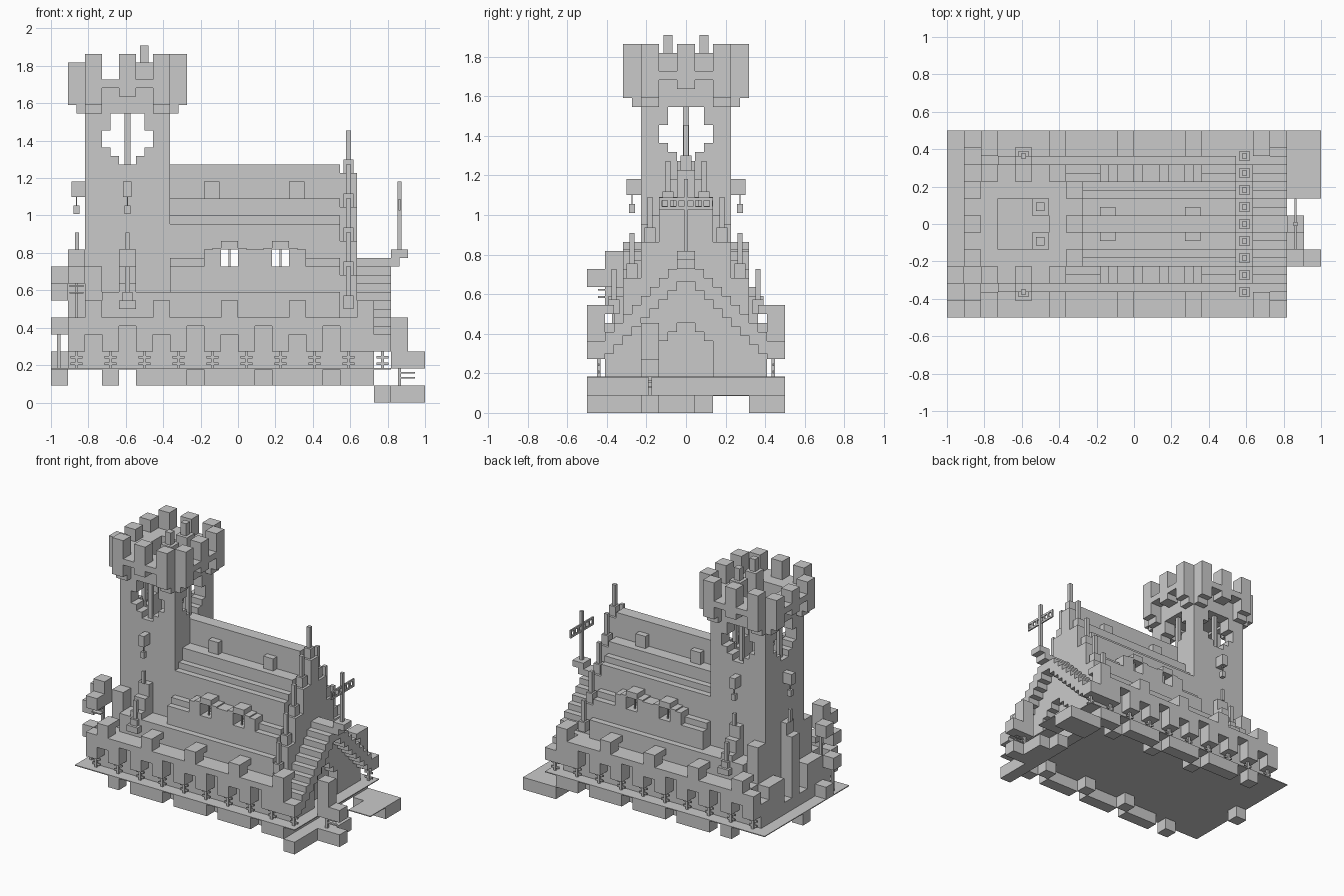
import bpy, bmesh
from mathutils import Vector

if "Cube" in bpy.data.objects:
    bpy.data.objects.remove(bpy.data.objects["Cube"])

stone = bpy.data.materials.new("grey_stone")
stone.use_nodes = True
GREY = (0.59, 0.59, 0.59, 1)
stone.diffuse_color = GREY
stone.node_tree.nodes["Principled BSDF"].inputs["Base Color"].default_value = GREY

U = 1 / 11            # one building block
MID = 5.5             # centre line across the church, in blocks
TX = 4.5              # tower centre along the church, in blocks


class Part:
    """Collects axis-aligned boxes given in block units."""

    def __init__(self, name):
        self.name, self.bm = name, bmesh.new()

    def box(self, x0, x1, y0, y1, z0, z1):
        made = bmesh.ops.create_cube(self.bm, size=1)["verts"]
        lo, hi = Vector((x0, y0, z0)), Vector((x1, y1, z1))
        for v in made:
            p = [(lo[a] + hi[a]) / 2 + v.co[a] * (hi[a] - lo[a]) for a in range(3)]
            v.co = Vector((p[0] * U - 1, (p[1] - MID) * U, p[2] * U))

    def block(self, i, j, k):
        self.box(i, i + 1, j, j + 1, k, k + 1)

    def pair(self, x0, x1, w0, w1, z0, z1):
        # same box on both sides of the centre line
        self.box(x0, x1, MID - w1, MID - w0, z0, z1)
        self.box(x0, x1, MID + w0, MID + w1, z0, z1)

    def side(self, turn, a0, a1, d0, d1, z0, z1):
        # box on a tower side: a along the face, d outward from the tower axis
        if turn == 0:
            self.box(TX + a0, TX + a1, MID - d1, MID - d0, z0, z1)
        elif turn == 1:
            self.box(TX + a0, TX + a1, MID + d0, MID + d1, z0, z1)
        elif turn == 2:
            self.box(TX - d1, TX - d0, MID + a0, MID + a1, z0, z1)
        else:
            self.box(TX + d0, TX + d1, MID + a0, MID + a1, z0, z1)

    def post(self, x, y, z0, z1, r=0.16):
        self.box(x - r, x + r, y - r, y + r, z0, z1)

    def finish(self):
        me = bpy.data.meshes.new(self.name)
        self.bm.to_mesh(me)
        self.bm.free()
        me.materials.append(stone)
        bpy.context.collection.objects.link(bpy.data.objects.new(self.name, me))


# Ground sheet with a broken rim of blocks below
g = Part("ground")
g.box(0, 20, 0, 11, 1.95, 2.02)
for j, inner in ((0, 1), (10, 9)):
    for i in range(5, 19):
        g.block(i, inner if i in (8, 12, 16) else j, 1)
    g.block(3, j, 1)
    g.block(19, j, 0)
g.block(0, 5, 1)
g.box(18, 19, 1, 10, 1, 2)
g.box(20, 22, 7, 11, 0.93, 1)
g.box(19, 20, 0, 7, 0, 1)
g.box(20, 21, 3, 6, 0, 1)
g.block(21, 3, 0)
g.box(19, 22, 9, 11, 0, 1)
g.finish()

# Tower shaft: four walls, each with a stepped round window
t = Part("tower")
HALF = (0.5, 1, 1.5, 1.5, 1, 1)
for s in range(4):
    w = 2.5 if s < 2 else 1.5
    t.side(s, -w, w, 1.5, 2.5, 2, 14)
    t.side(s, -w, w, 1.5, 2.5, 17, 19)
    for r, h in enumerate(HALF):
        z = 14 + r / 2
        t.side(s, -w, -h, 1.5, 2.5, z, z + 0.5)
        if w > h:
            t.side(s, h, w, 1.5, 2.5, z, z + 0.5)
    t.side(s, -0.17, 0.17, 1.85, 2.15, 14, 17)
t.box(3, 6, 4, 7, 17.2, 17.6)
t.finish()

# Battlements: projecting merlons, the outer ones on stepped corbels
c = Part("battlements")
for s in range(4):
    top = 20 if s == 2 else 20.5
    for a in (-2.5, 1.5):
        c.side(s, a, a + 1, 2.5, 3.5, 17.5, top)
        c.side(s, a, a + 1, 2.5, 3, 17, 17.5)
    c.side(s, -0.5, 0.5, 2.5, 3.5, 18, top)
    c.side(s, -1.5, 1.5, 2.5, 3.5, 18.5, 19)
for y in (4.5, 6.5):
    c.box(5, 6, y - 0.5, y + 0.5, 17.6, 20)
    c.post(5.5, y, 20, 21, 0.25)
c.finish()

# Brackets with hanging lanterns, and stepped buttresses on three sides
lan, but = Part("lanterns"), Part("tower_buttresses")
for s in range(3):
    lan.side(s, -0.25, 0.25, 2.5, 3.3, 12.1, 13)
    lan.side(s, -0.04, 0.04, 2.96, 3.04, 11.6, 12.1)
    lan.side(s, -0.17, 0.17, 2.83, 3.17, 11.1, 11.6)
    but.side(s, -0.5, 0.5, 2.5, 3.5, 2, 8)
    but.side(s, -0.5, 0.5, 2.5, 3, 8, 9)
    but.side(s, -0.12, 0.12, 2.85, 3.1, 9, 10)
    if s < 2:
        but.side(s, -0.5, 0.5, 3.5, 4.5, 5.5, 6)
        but.side(s, -0.5, 0.5, 3.5, 4, 6, 7)
        but.side(s, -0.3, 0.3, 3.7, 4.3, 6, 6.5)
        but.side(s, -0.15, 0.15, 3.85, 4.15, 6.5, 8)
but.pair(1, 2, 1.5, 3.5, 2, 5)
but.pair(2, 3, 2.5, 3.5, 2, 8)
but.pair(1, 2, 3.5, 4.5, 2, 4)
but.pair(1, 2, 0.5, 1.5, 2, 3)
lan.finish()
but.finish()

# Nave roof: stepped shell, open behind the two dormers
roof = Part("nave_roof")
STEPS = [(0, 0.5, 14, 12), (0.5, 1.5, 12, 11), (1.5, 2, 11, 10.5), (2, 2.5, 10.5, 8.5),
         (2.5, 3, 8.5, 8), (3, 3.5, 8, 6.5), (3.5, 4, 6.5, 5)]
for w0, w1, top, bot in STEPS:
    inner = max(0, w0 - 0.5)
    for za, zb in ((bot, min(top, 8)), (max(bot, 8), min(top, 9)), (max(bot, 9), top)):
        if zb <= za:
            continue
        runs = ((7, 10), (11, 13), (14, 17)) if za >= 8 and zb <= 9 else ((7, 17),)
        for x0, x1 in runs:
            roof.pair(x0, x1, inner, w1, za, zb)
# low aisle roof beside the tower
roof.pair(3, 7, 2.5, 4, 5, 6.5)
for i in (9, 14):
    roof.pair(i, i + 0.9, 0.5, 1, 12, 13)
roof.finish()

# Dormers with stepped shoulders and a mullion in the opening
d = Part("dormers")
for i in (10, 13):
    d.pair(i, i + 1, 1.5, 3.5, 9, 9.5)
    for e in (i - 0.5, i + 1):
        d.pair(e, e + 0.5, 2, 3.5, 8, 9.1)
    for e in (i - 1, i + 1.5):
        d.pair(e, e + 0.5, 2, 3.5, 8, 9)
    d.pair(i + 0.44, i + 0.56, 3, 3.12, 8, 9)
d.finish()

# Side walls with a ledge on brackets, raised piers and small posts
w = Part("aisle_walls")
w.pair(2, 18, 3.5, 4.5, 2, 5)
w.pair(1, 19, 4.5, 5.5, 4.5, 5)
for i in range(2, 19, 4):
    w.pair(i, i + 1, 4.5, 5.5, 4, 6)
    w.pair(i, i + 1, 4, 4.5, 5.5, 6)
    for e in (i - 1, i + 1):
        if e < 19:
            w.pair(e, e + 1, 4.5, 5.5, 3, 4.5)
        w.pair(e + 0.4, e + 0.6, 4.75, 4.95, 2, 3)
        for z in (2.2, 2.6):
            w.pair(e + 0.15, e + 0.85, 4.8, 4.9, z, z + 0.15)
w.finish()

# Stepped gable wall with a finial on every step
gab = Part("gable")
for n in range(5):
    top = 14 - 2 * n
    gab.pair(17, 18, max(0, n - 0.5), n + 0.5, 2, top - 1)
    for y in {MID - n, MID + n}:
        if n < 4:
            gab.box(17, 18, y - 0.5, y + 0.5, top - 1, top - 0.5)
        gab.post(17.5, y, top - 0.5, top + 0.3, 0.3)
        gab.post(17.5, y, top + 0.3, top + 2, 0.15)
gab.finish()

# Entrance porch: wall with doorway under a stepped overhanging roof
p = Part("porch")
for n in range(9):
    a, top = n / 2, 8.5 - n / 2
    p.pair(18, 20, a, a + 0.5, top - 1.2, top)
    low = 5 - n / 2 if n < 3 else 2
    p.pair(18, 19, a, a + 0.5, low, top - 1)
p.pair(18, 20, 4.5, 5.5, 3, 4)
p.box(18, 18.2, 4, 7, 2, 5.5)
p.box(19, 20.5, 5, 6, 8, 8.5)
p.box(20, 21, 5, 6, 8.5, 9)
p.pair(18, 19, 1.5, 2.5, 2, 3)
p.finish()

# Cross standing on the porch ridge
x = Part("porch_cross")
x.post(20.5, MID, 9, 13, 0.12)
for z in (11.3, 11.8):
    x.box(20.44, 20.56, 4, 7, z, z + 0.16)
for y in range(7):
    x.box(20.44, 20.56, 4 + y * 0.47, 4.16 + y * 0.47, 11.3, 11.96)
x.finish()

# Trees and shrubs of loose leaf blocks
tree = Part("leaf_blocks")
for pos in ((1, 1, 8), (1, 1, 7), (0, 2, 7), (1, 0, 7), (0, 1, 6), (0, 1, 4),
            (1, 1, 3), (0, 2, 2), (20, 3, 2), (20, 3, 3), (20, 3, 4), (21, 3, 2)):
    tree.block(*pos)
for px, py, z0, z1 in ((1.5, 1.5, 4, 7), (0.45, 1.5, 2, 4), (20.5, 3.5, 1, 2)):
    tree.post(px, py, z0, z1, 0.1)
for z in (1.4, 1.7):
    tree.box(20.6, 21.4, 3.4, 3.6, z, z + 0.1)
for z in (6.4, 6.8):
    tree.box(1.1, 1.9, 0.6, 1, z, z + 0.1)
tree.finish()
